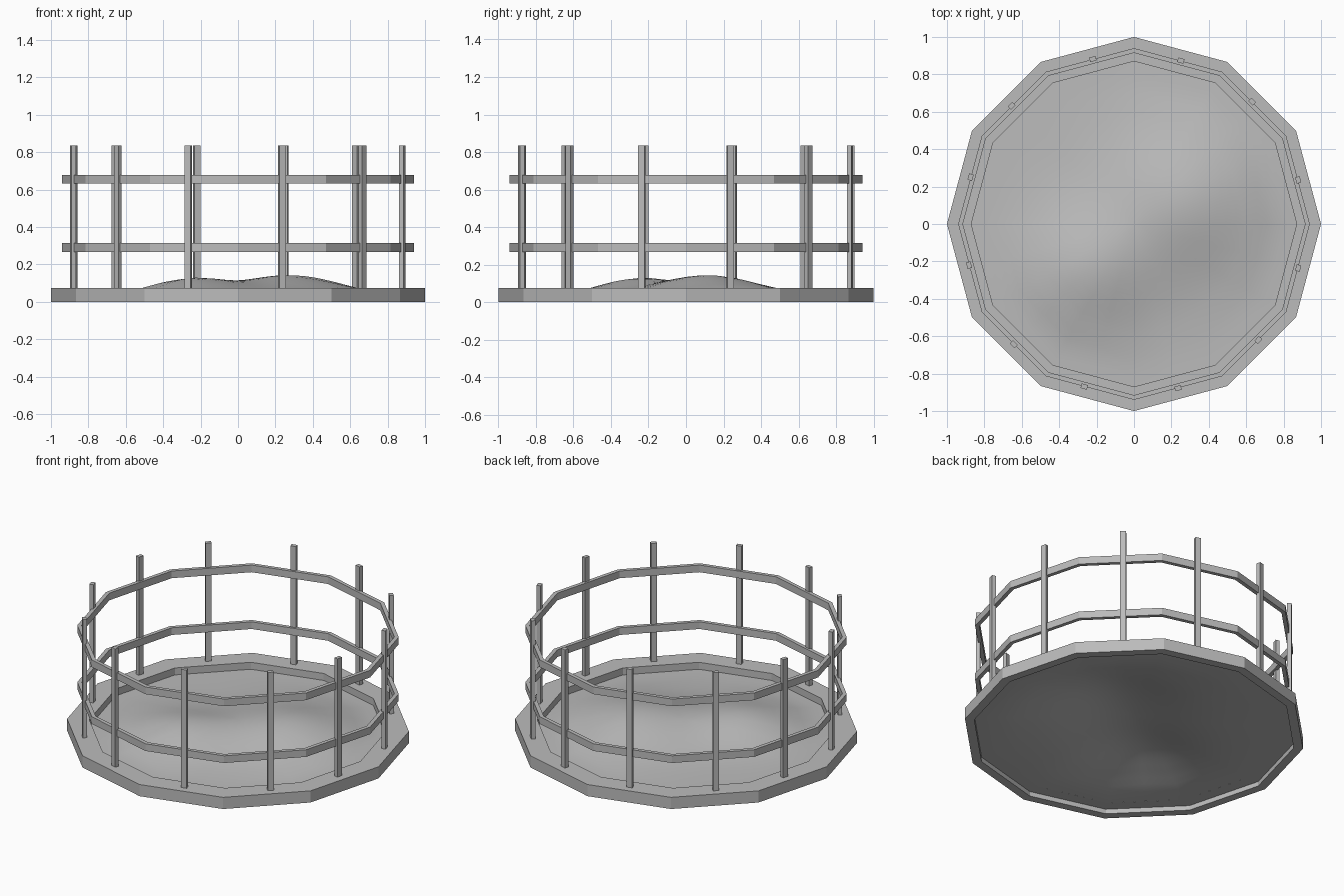
import bpy, bmesh, math
from mathutils import Matrix, Vector

cube = bpy.data.objects.get("Cube")
if cube:
    bpy.data.objects.remove(cube, do_unlink=True)

grey = bpy.data.materials.new("stone_grey")
grey.use_nodes = True
grey.diffuse_color = (0.5, 0.5, 0.5, 1)
grey.node_tree.nodes["Principled BSDF"].inputs["Base Color"].default_value = (0.5, 0.5, 0.5, 1)

SIDES = 12
FLOOR_Z = 0.03


def finish(bm, name):
    bmesh.ops.recalc_face_normals(bm, faces=bm.faces)
    mesh = bpy.data.meshes.new(name)
    bm.to_mesh(mesh)
    bm.free()
    mesh.materials.append(grey)
    obj = bpy.data.objects.new(name, mesh)
    bpy.context.collection.objects.link(obj)
    return obj


def ring(name, profile):
    """Sweep a closed (radius, height) profile around a twelve-sided ring."""
    bm = bmesh.new()
    loops = []
    for i in range(SIDES):
        a = math.tau * i / SIDES
        loops.append([bm.verts.new((r * math.cos(a), r * math.sin(a), z)) for r, z in profile])
    n = len(profile)
    for i in range(SIDES):
        here, there = loops[i], loops[(i + 1) % SIDES]
        for j in range(n):
            k = (j + 1) % n
            bm.faces.new((here[j], there[j], there[k], here[k]))
    return finish(bm, name)


# Base rim, stepped on its underside
ring("base_rim", [(1, 0), (1, 0.075), (0.87, 0.075), (0.87, FLOOR_Z), (0.945, FLOOR_Z), (0.945, 0)])

# Two fence rails
for name, z in (("lower_rail", 0.268), ("upper_rail", 0.633)):
    ring(name, [(0.94, z), (0.94, z + 0.046), (0.915, z + 0.046), (0.915, z)])

# Slightly uneven fence posts
for i, deg in enumerate((15, 46, 74, 104, 136, 164, 194, 225, 253, 285, 317, 345)):
    bm = bmesh.new()
    bmesh.ops.create_cube(bm, size=1)
    bmesh.ops.scale(bm, vec=Vector((0.025, 0.035, 0.835 - FLOOR_Z)), verts=bm.verts)
    bmesh.ops.translate(bm, vec=Vector((0.909, 0, (0.835 + FLOOR_Z) / 2)), verts=bm.verts)
    bmesh.ops.rotate(bm, cent=Vector(), matrix=Matrix.Rotation(math.radians(deg), 3, "Z"), verts=bm.verts)
    finish(bm, f"post_{i + 1}")


# Uneven ground: two soft mounds that fade out at the rim
def ground_height(x, y):
    mounds = ((0.28, 0.12, 0.112, 0.27), (-0.25, -0.25, 0.092, 0.22))
    h = sum(t * math.exp(-((x - u) ** 2 + (y - v) ** 2) / (2 * s * s)) for u, v, t, s in mounds)
    return FLOOR_Z + h * min(1, max(0, (0.86 - math.hypot(x, y)) * 5))


bm = bmesh.new()
RINGS = 16
centre = bm.verts.new((0, 0, ground_height(0, 0)))
previous = None
for k in range(1, RINGS + 1):
    loop = []
    for i in range(SIDES):
        for half in (0, 0.5):
            a = math.tau * (i + half) / SIDES
            r = 0.87 * k / RINGS * (math.cos(math.pi / SIDES) if half else 1)
            x, y = r * math.cos(a), r * math.sin(a)
            loop.append(bm.verts.new((x, y, ground_height(x, y))))
    for i in range(len(loop)):
        j = (i + 1) % len(loop)
        if previous:
            bm.faces.new((previous[i], loop[i], loop[j], previous[j]))
        else:
            bm.faces.new((centre, loop[i], loop[j]))
    previous = loop
for f in bm.faces:
    f.smooth = True
finish(bm, "ground")
